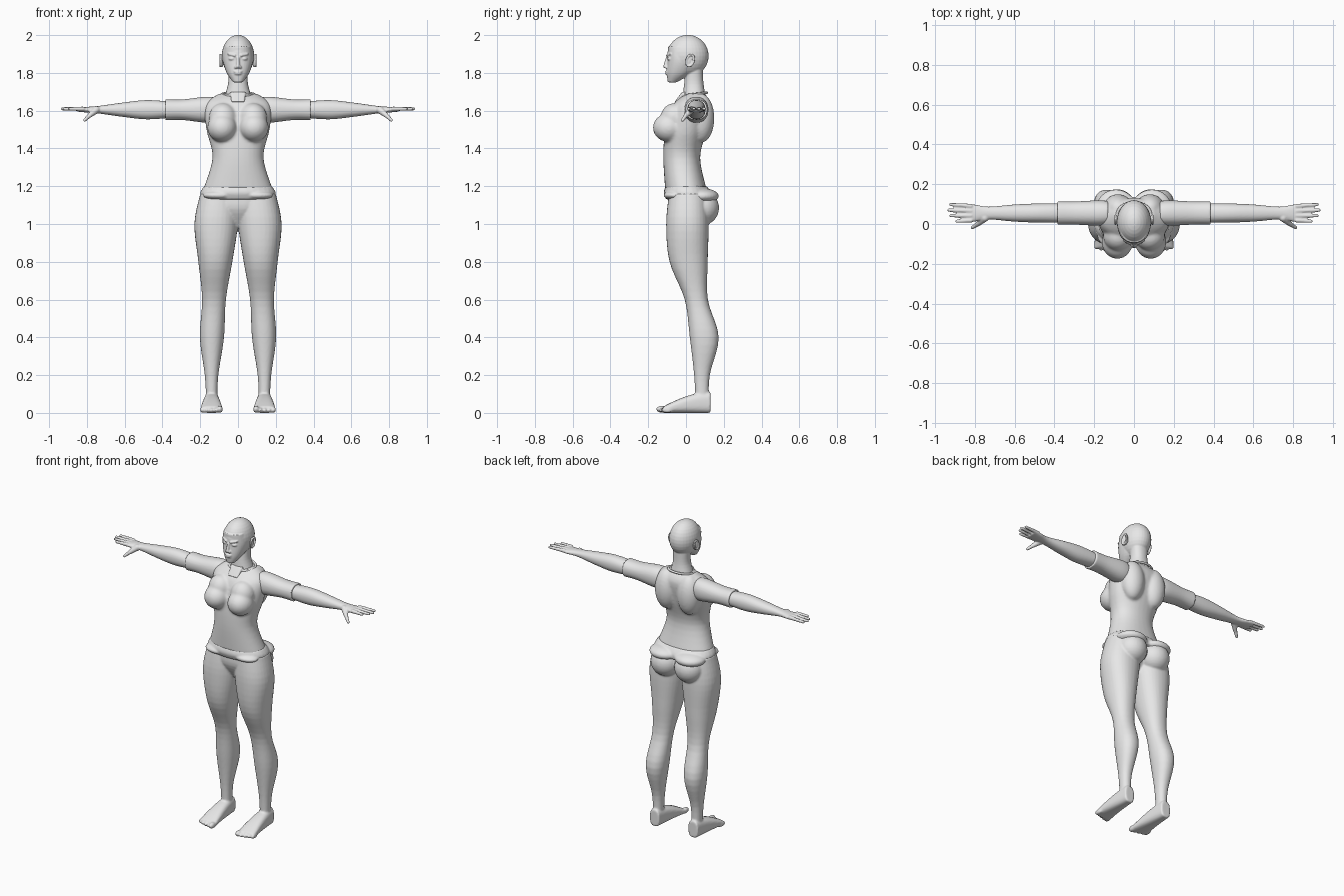
import bpy, bmesh
from math import cos, sin, pi, radians
from mathutils import Vector, Matrix, Euler

cube = bpy.data.objects.get("Cube")
if cube:
    bpy.data.objects.remove(cube, do_unlink=True)

grey = bpy.data.materials.new("plain grey")
grey.use_nodes = True
grey.diffuse_color = (0.8, 0.8, 0.8, 1)
for node in grey.node_tree.nodes:
    if node.type == "BSDF_PRINCIPLED":
        node.inputs["Base Color"].default_value = grey.diffuse_color

PLACE = {
    "X": lambda along, a, b: (along, a, b),
    "Y": lambda along, a, b: (a, along, b),
    "Z": lambda along, a, b: (a, b, along),
}


def slab(z, half, front, back):
    """Upright section centred on the body."""
    return z, -half, half, front, back


def limb(z, inner, outer, front, back):
    """Upright section of the left leg."""
    return z, inner, outer, front, back


def cuff(x, depth, height, y=.055, z=1.605):
    """Section across the left arm, around its axis."""
    return x, y - depth, y + depth, z - height, z + height


def flowing(rings, steps=5):
    """Fill in sections along a smooth curve through the given ones."""
    keys = [Vector(ring) for ring in rings]
    padded = [keys[0], *keys, keys[-1]]
    for before, start, end, after in zip(padded, keys, keys[1:], padded[3:]):
        tangent_in, tangent_out = (end - before) / 2, (after - start) / 2
        for step in range(steps):
            k = step / steps
            ease = k * k * (3 - 2 * k)
            yield (start.lerp(end, ease) + tangent_in * k * (1 - k) ** 2
                   - tangent_out * k * k * (1 - k))
    yield keys[-1]


def loft(bm, axis, rings, power=2.2, sides=32):
    """Skin rounded sections set out along an axis."""
    def bulge(value):
        return (1 if value > 0 else -1) * abs(value) ** (2 / power)

    loops = []
    for along, a_min, a_max, b_min, b_max in flowing(rings):
        loop = []
        for side in range(sides):
            angle = 2 * pi * side / sides
            a = (a_min + a_max) / 2 + (a_max - a_min) / 2 * bulge(cos(angle))
            b = (b_min + b_max) / 2 + (b_max - b_min) / 2 * bulge(sin(angle))
            loop.append(bm.verts.new(PLACE[axis](along, a, b)))
        loops.append(loop)
    for low, high in zip(loops, loops[1:]):
        for side in range(sides):
            bm.faces.new((low[side - 1], low[side], high[side], high[side - 1]))
    bm.faces.new(loops[0])
    bm.faces.new(loops[-1])


def blob(bm, at, size, turn=(0, 0, 0), detail=32):
    rotation = Euler([radians(angle) for angle in turn])
    bmesh.ops.create_uvsphere(
        bm, u_segments=detail, v_segments=detail // 2, radius=1,
        matrix=Matrix.LocRotScale(Vector(at), rotation, Vector(size)))


def ball(bm, at, radius):
    blob(bm, at, (radius, radius, radius), detail=12)


def rod(bm, start, end, thick, thin):
    """Tapered round-ended rod made of overlapping balls."""
    start, end = Vector(start), Vector(end)
    steps = int((end - start).length / thin * 2) + 1
    for step in range(steps + 1):
        k = step / steps
        ball(bm, start.lerp(end, k), thick + (thin - thick) * k)


def hoop(bm, centre, across, along, radius, balls):
    """Closed oval bead spanned by two half-axes."""
    for step in range(balls):
        angle = 2 * pi * step / balls
        spot = Vector(centre) + Vector(across) * cos(angle) + Vector(along) * sin(angle)
        ball(bm, spot, radius)


def finish(bm, name, voxel, relax=4):
    """Mirror a part and fuse its pieces into one smooth skin."""
    bmesh.ops.recalc_face_normals(bm, faces=bm.faces)
    mesh = bpy.data.meshes.new(name)
    bm.to_mesh(mesh)
    bm.free()
    mesh.materials.append(grey)
    obj = bpy.data.objects.new(name, mesh)
    bpy.context.scene.collection.objects.link(obj)
    obj.modifiers.new("Mirror", "MIRROR").use_mirror_merge = False
    fuse = obj.modifiers.new("Fuse", "REMESH")
    fuse.mode = "VOXEL"
    fuse.voxel_size = voxel
    fuse.use_smooth_shade = True
    soft = obj.modifiers.new("Relax", "SMOOTH")
    soft.factor = 0.5
    soft.iterations = relax


# Torso with bust and shoulder blades
bm = bmesh.new()
loft(bm, "Z", [slab(z=1.18, half=.185, front=-.11, back=.11),
               slab(z=1.35, half=.135, front=-.12, back=.075),
               slab(z=1.5, half=.167, front=-.11, back=.11),
               slab(z=1.63, half=.175, front=-.07, back=.13),
               slab(z=1.69, half=.1, front=0, back=.1)])
blob(bm, at=(.084, -.09, 1.51), size=(.078, .085, .076))
blob(bm, at=(.08, -.06, 1.56), size=(.075, .075, .08))
blob(bm, at=(.08, .08, 1.56), size=(.075, .07, .13))
finish(bm, "torso", voxel=.008, relax=6)

# Raised collar and its front tab
bm = bmesh.new()
hoop(bm, centre=(0, .045, 1.687), across=(.085, 0, 0), along=(0, .065, .008), radius=.008, balls=90)
loft(bm, "Z", [slab(z=1.645, half=.035, front=-.062, back=-.03),
               slab(z=1.7, half=.042, front=-.02, back=.01)], power=5)
finish(bm, "collar", voxel=.004)

# Head: skull, neck and jaw
bm = bmesh.new()
blob(bm, at=(0, .01, 1.89), size=(.086, .11, .111))
loft(bm, "Z", [slab(z=1.65, half=.08, front=-.02, back=.11),
               slab(z=1.74, half=.053, front=-.01, back=.093),
               slab(z=1.82, half=.053, front=0, back=.09)])
loft(bm, "Z", [slab(z=1.75, half=.025, front=-.096, back=-.05),
               slab(z=1.8, half=.06, front=-.102, back=.03),
               slab(z=1.87, half=.08, front=-.097, back=.07),
               slab(z=1.94, half=.07, front=-.095, back=.06)])

# Nose, lips, eyes and brows
rod(bm, start=(0, -.1, 1.88), end=(0, -.11, 1.835), thick=.007, thin=.011)
blob(bm, at=(.011, -.103, 1.83), size=(.009, .01, .008))
blob(bm, at=(0, -.101, 1.807), size=(.023, .01, .006))
blob(bm, at=(0, -.1, 1.796), size=(.02, .011, .007))
blob(bm, at=(.034, -.086, 1.875), size=(.017, .013, .009), turn=(0, 0, 20))
rod(bm, start=(.018, -.1, 1.893), end=(.052, -.083, 1.9), thick=.007, thin=.005)
finish(bm, "head", voxel=.004, relax=3)

# Ears with a raised rim
bm = bmesh.new()
blob(bm, at=(.085, .02, 1.863), size=(.009, .022, .034), turn=(-12, 0, 15))
hoop(bm, centre=(.093, .022, 1.866), across=(0, .02, 0), along=(0, .006, .03), radius=.006, balls=40)
finish(bm, "ears", voxel=.003, relax=2)

# Upper arm sleeves
bm = bmesh.new()
loft(bm, "X", [cuff(x=.13, depth=.06, height=.068), cuff(x=.18, depth=.064, height=.068),
               cuff(x=.3, depth=.058, height=.054), cuff(x=.385, depth=.059, height=.056)])
finish(bm, "sleeves", voxel=.006, relax=2)

# Forearms and palms
bm = bmesh.new()
loft(bm, "X", [cuff(x=.35, depth=.048, height=.042), cuff(x=.48, depth=.048, height=.051),
               cuff(x=.6, depth=.043, height=.039), cuff(x=.73, depth=.032, height=.021),
               cuff(x=.8, depth=.043, height=.015), cuff(x=.85, depth=.046, height=.01)])

# Fingers and thumbs
for finger in range(4):
    reach = .93 - .01 * (finger - 1) ** 2
    rod(bm, start=(.82, .09 - .024 * finger, 1.61), end=(reach, .098 - .028 * finger, 1.61),
        thick=.012, thin=.009)
knuckle = (.785, 0, 1.575)
rod(bm, start=(.75, .03, 1.605), end=knuckle, thick=.02, thin=.013)
rod(bm, start=knuckle, end=(.812, -.018, 1.55), thick=.012, thin=.009)
finish(bm, "forearms_and_hands", voxel=.0045, relax=3)

# Waistband with fuller sides and back
bm = bmesh.new()
loft(bm, "Z", [slab(z=1.2, half=.18, front=-.108, back=.11),
               slab(z=1.165, half=.2, front=-.118, back=.133),
               slab(z=1.13, half=.195, front=-.105, back=.133)])
blob(bm, at=(.09, .08, 1.148), size=(.1, .094, .042))
blob(bm, at=(.1, -.06, 1.152), size=(.085, .058, .026))
finish(bm, "waistband", voxel=.006)

# Hips and seat
bm = bmesh.new()
loft(bm, "Z", [slab(z=1.18, half=.17, front=-.09, back=.1),
               slab(z=1.08, half=.16, front=-.093, back=.1),
               slab(z=.98, half=.03, front=-.04, back=.04)])
blob(bm, at=(.086, .085, 1.085), size=(.092, .09, .092))

# Legs from hip to ankle
loft(bm, "Z", [limb(z=1.16, inner=0, outer=.2, front=-.09, back=.11),
               limb(z=1, inner=0, outer=.231, front=-.105, back=.12),
               limb(z=.8, inner=.03, outer=.21, front=-.087, back=.115),
               limb(z=.6, inner=.064, outer=.19, front=-.007, back=.116),
               limb(z=.4, inner=.074, outer=.202, front=.02, back=.173),
               limb(z=.2, inner=.104, outer=.176, front=.043, back=.126),
               limb(z=.05, inner=.11, outer=.168, front=.05, back=.12)])

# Feet: wider and lower from heel to ball
foot = []
for step in range(6):
    k = step / 5
    half = .034 + .026 * k
    foot.append((.13 - .25 * k, .14 - half, .14 + half, 0, .11 * cos(k * pi * .4)))
loft(bm, "Y", foot, power=2.8)

# Toes
for toe in range(5):
    size = .019 if toe == 0 else .014
    blob(bm, at=(.096 + .023 * toe, -.128 + .007 * toe, size), size=(size * .85, .03, size))
finish(bm, "hips_and_legs", voxel=.006)
